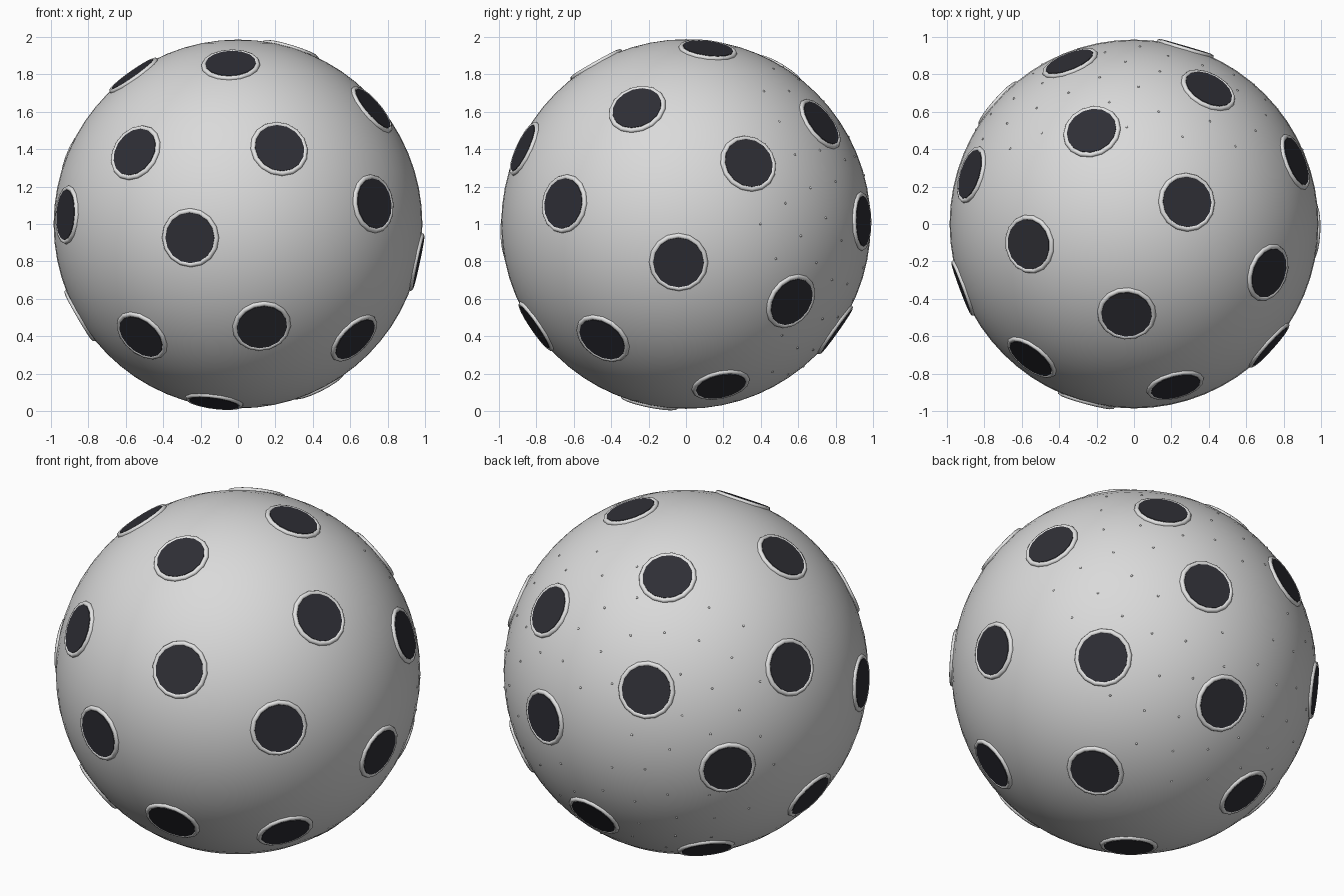
import bpy, bmesh, math
from mathutils import Vector, Matrix

if "Cube" in bpy.data.objects:
    bpy.data.objects.remove(bpy.data.objects["Cube"])

R = 0.986                      # shell radius
CENTER = Vector((0, 0, 1))

# Directions of the holes around the ball
HOLES = [Vector(p).normalized() for p in (
    (.29, .12, .955), (-.04, -.49, .87), (-.23, .505, .83), (-.57, -.11, .81),
    (.73, -.265, .625), (.405, .73, .545), (.225, -.88, .41), (-.56, -.73, .39),
    (-.89, .27, .37), (.88, .34, .33), (-.35, .88, .32), (.735, -.66, .11),
    (-.935, -.35, .05), (.28, .955, .015), (-.26, -.96, -.075), (-.743, .66, -.134),
    (.97, -.04, -.207), (.70, .57, -.42), (-.862, .045, -.50), (.13, -.82, -.56),
    (.05, .81, -.575), (-.525, -.59, -.61), (.63, -.45, -.62), (-.43, .42, -.79),
    (.44, .19, -.88), (-.13, -.2, -.97))]


def material(name, color):
    m = bpy.data.materials.new(name)
    m.diffuse_color = (*color, 1)
    m.use_nodes = True
    m.node_tree.nodes["Principled BSDF"].inputs["Base Color"].default_value = m.diffuse_color
    return m


def finish(bm, name, mat, smooth):
    bmesh.ops.recalc_face_normals(bm, faces=bm.faces)
    for f in bm.faces:
        f.smooth = smooth
    me = bpy.data.meshes.new(name)
    bm.to_mesh(me)
    bm.free()
    me.materials.append(mat)
    ob = bpy.data.objects.new(name, me)
    ob.location = CENTER
    bpy.context.collection.objects.link(ob)
    return ob


def facing(d, dist):
    """Matrix that puts local z along d, at the given distance from the centre."""
    return Matrix.Translation(d * dist) @ d.to_track_quat('Z', 'Y').to_matrix().to_4x4()


def add_ring(bm, mat, major, minor, sides=16, tube=8):
    loops = []
    for i in range(sides):
        a = 2 * math.pi * i / sides
        loop = []
        for j in range(tube):
            b = 2 * math.pi * j / tube
            r = major + minor * math.cos(b)
            loop.append(bm.verts.new(mat @ Vector((r * math.cos(a), r * math.sin(a), minor * math.sin(b)))))
        loops.append(loop)
    for i in range(sides):
        p, q = loops[i], loops[(i + 1) % sides]
        for j in range(tube):
            k = (j + 1) % tube
            bm.faces.new((p[j], q[j], q[k], p[k]))


shell_mat = material("pale_grey_plastic", (.70, .70, .70))
rim_mat = material("light_rim_grey", (.76, .76, .76))
dark_mat = material("dark_hole", (.028, .028, .036))

# Smooth ball shell
bm = bmesh.new()
bmesh.ops.create_uvsphere(bm, u_segments=64, v_segments=32, radius=R)
finish(bm, "ball_shell", shell_mat, True)

# Raised rims around the holes
bm = bmesh.new()
for d in HOLES:
    add_ring(bm, facing(d, .975), .144, .014)
finish(bm, "hole_rims", rim_mat, True)

# Dark flat hole discs
bm = bmesh.new()
for d in HOLES:
    bmesh.ops.create_cone(bm, cap_ends=True, segments=16, radius1=.135, radius2=.135,
                          depth=.02, matrix=facing(d, .978))
finish(bm, "hole_discs", dark_mat, False)

# Tiny texture bumps over the rear cap
bm = bmesh.new()
COUNT = 90
for i in range(COUNT):
    y = .40 + .58 * (i + .5) / COUNT
    a = i * math.pi * (3 - math.sqrt(5))
    s = math.sqrt(1 - y * y)
    d = Vector((s * math.cos(a), y, s * math.sin(a)))
    if all(d.angle(h) > .19 for h in HOLES):
        bmesh.ops.create_icosphere(bm, subdivisions=1, radius=.007,
                                   matrix=Matrix.Translation(d * (R - .002)))
finish(bm, "texture_bumps", shell_mat, True)
